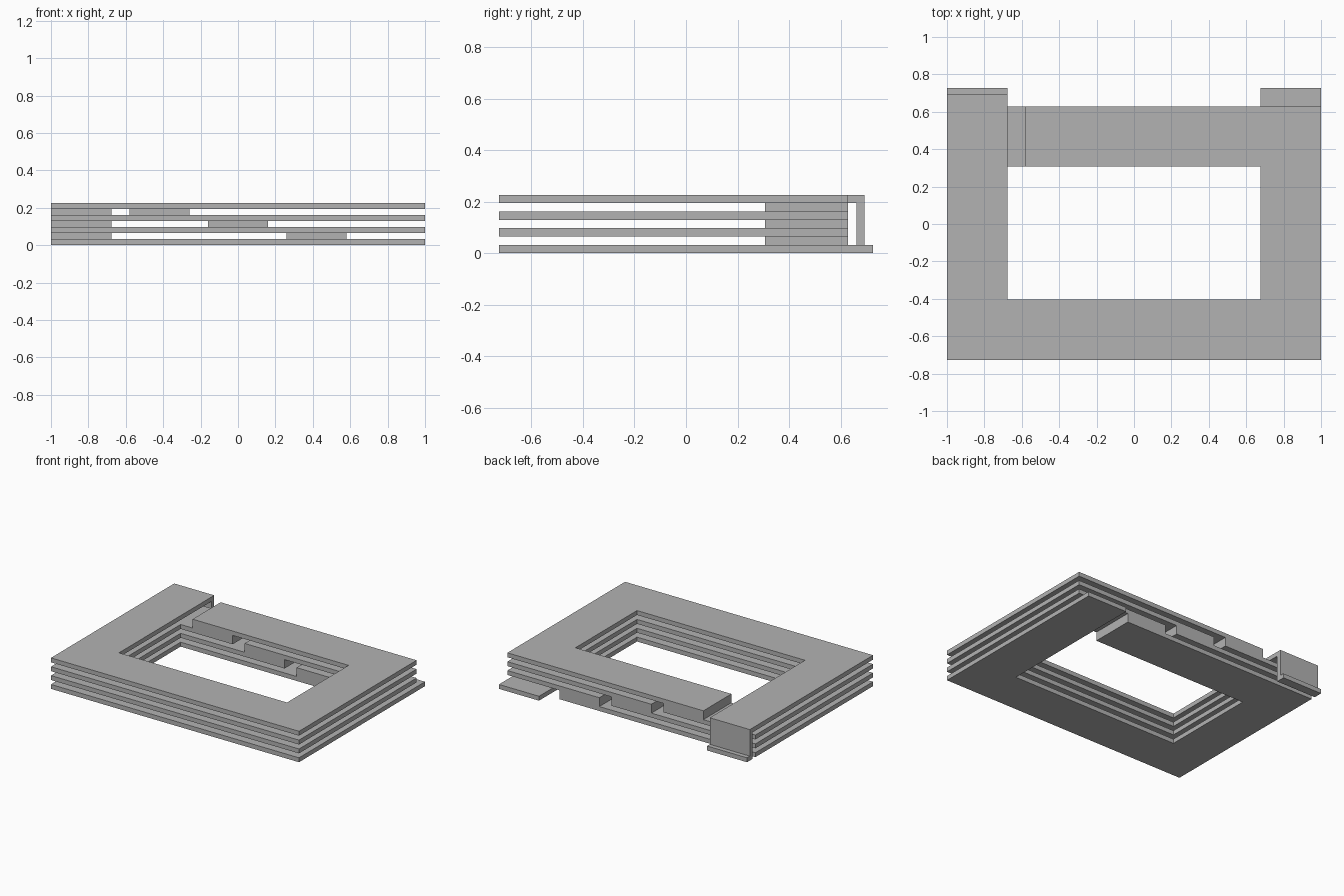
import bpy
import bmesh
from mathutils import Vector

if "Cube" in bpy.data.objects:
    bpy.data.objects.remove(bpy.data.objects["Cube"], do_unlink=True)

# One unit is the conductor thickness; the winding is 62 units wide
U = 1 / 31
OUT_X, IN_X = 31, 21
FRONT, FRONT_IN, BACK_IN, BACK = -22.5, -12.5, 9.5, 19.5
GAP, VIA = 3, 10

metal = bpy.data.materials.new("grey metal")
metal.use_nodes = True
grey = (0.45, 0.45, 0.45, 1)
metal.diffuse_color = grey
metal.node_tree.nodes["Principled BSDF"].inputs["Base Color"].default_value = grey


def extrude(name, points, direction):
    """Solid from a flat outline, in thickness units."""
    bm = bmesh.new()
    outline = [p for i, p in enumerate(points) if p != points[i - 1]]
    face = bm.faces.new([bm.verts.new(Vector(p) * U) for p in outline])
    result = bmesh.ops.extrude_face_region(bm, geom=[face])
    moved = [g for g in result["geom"] if isinstance(g, bmesh.types.BMVert)]
    bmesh.ops.translate(bm, verts=moved, vec=Vector(direction) * U)
    bmesh.ops.recalc_face_normals(bm, faces=bm.faces[:])
    mesh = bpy.data.meshes.new(name)
    bm.to_mesh(mesh)
    bm.free()
    mesh.materials.append(metal)
    obj = bpy.data.objects.new(name, mesh)
    bpy.context.collection.objects.link(obj)
    return obj


def turn(name, z, gap_start, right_end=BACK, left_end=BACK):
    """Rectangular loop with a break in its back bar."""
    gap_end = gap_start + GAP
    outline = [
        (gap_end, left_end), (OUT_X, left_end), (OUT_X, FRONT),
        (-OUT_X, FRONT), (-OUT_X, right_end), (gap_start, right_end),
        (gap_start, BACK_IN), (-IN_X, BACK_IN), (-IN_X, FRONT_IN),
        (IN_X, FRONT_IN), (IN_X, BACK_IN), (gap_end, BACK_IN)]
    extrude(name, [(x, y, z) for x, y in outline], (0, 0, 1))


# Stacked turns, the break stepping sideways from layer to layer
step = GAP + VIA
for layer in range(4):
    gap = IN_X - GAP - step * layer
    turn(f"winding_turn_{layer + 1}", 2 * layer, gap,
         right_end=21.5 if layer == 3 else BACK,
         left_end=22.5 if layer == 0 else BACK)
    # Block joining this turn to the next one up
    if layer < 3:
        z = 2 * layer + 1
        extrude(f"joining_block_{layer + 1}",
                [(gap - VIA, BACK_IN, z), (gap, BACK_IN, z),
                 (gap, BACK, z), (gap - VIA, BACK, z)], (0, 0, 1))

# Lead dropping from the top turn to a foot at the base
profile = [(20.5, 0), (22.5, 0), (22.5, 1), (21.5, 1), (21.5, 6), (20.5, 6)]
extrude("right_terminal_lead", [(-OUT_X, y, z) for y, z in profile], (OUT_X - IN_X, 0, 0))
